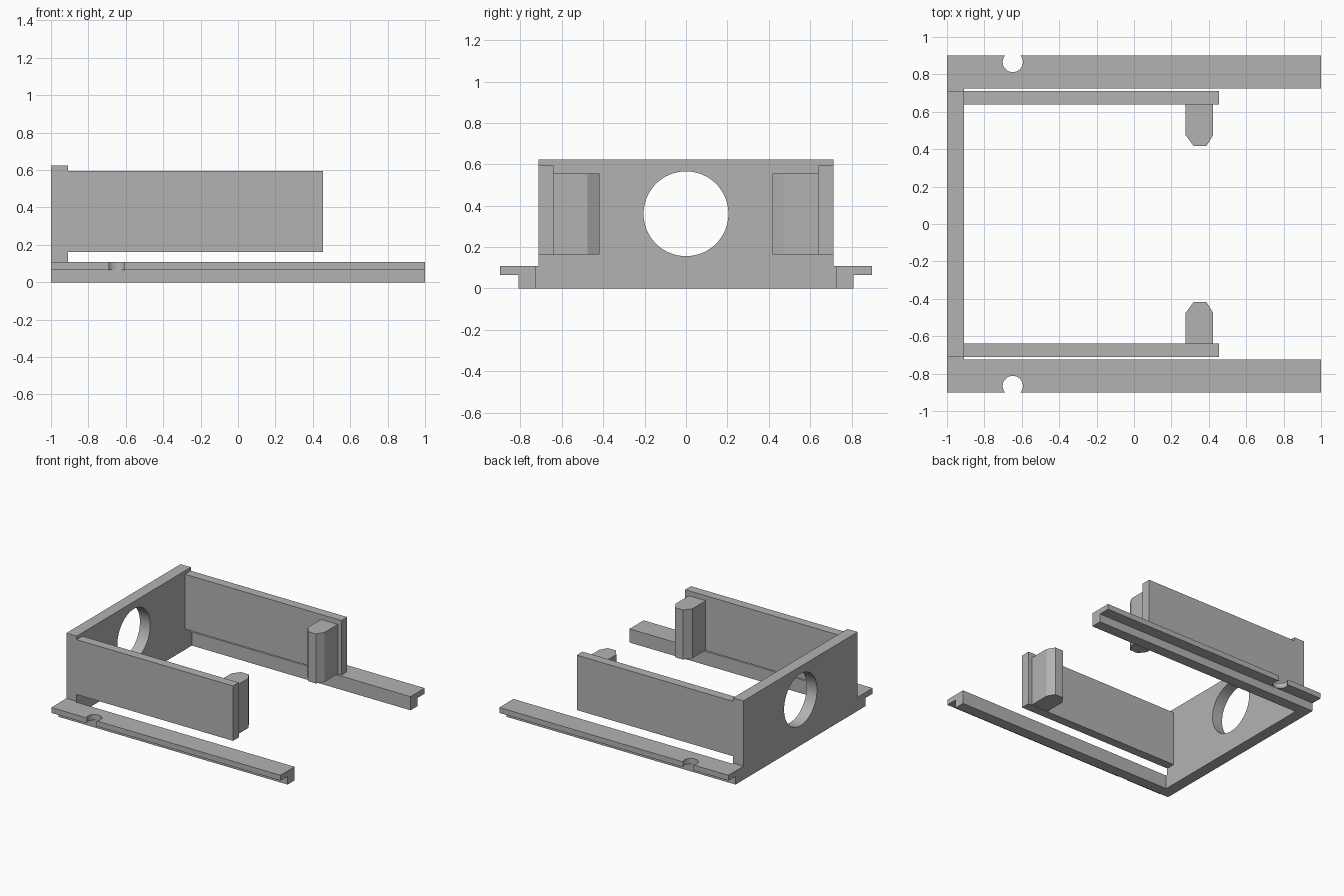
import bpy
import bmesh
from mathutils import Vector

cube = bpy.data.objects.get("Cube")
if cube:
    bpy.data.objects.remove(cube, do_unlink=True)

grey = bpy.data.materials.new("matte grey")
grey.use_nodes = True
COLOUR = (0.45, 0.45, 0.45, 1)
grey.diffuse_color = COLOUR
grey.node_tree.nodes["Principled BSDF"].inputs["Base Color"].default_value = COLOUR


def prism(name, profile, direction):
    """Extrude a closed 3D outline along a direction."""
    bm = bmesh.new()
    face = bm.faces.new([bm.verts.new(p) for p in profile])
    out = bmesh.ops.extrude_face_region(bm, geom=[face])
    moved = [v for v in out["geom"] if isinstance(v, bmesh.types.BMVert)]
    bmesh.ops.translate(bm, verts=moved, vec=Vector(direction))
    bmesh.ops.recalc_face_normals(bm, faces=bm.faces)
    mesh = bpy.data.meshes.new(name)
    bm.to_mesh(mesh)
    bm.free()
    obj = bpy.data.objects.new(name, mesh)
    bpy.context.collection.objects.link(obj)
    mesh.materials.append(grey)
    return obj


def cut_round(obj, name, radius, location, rotation=(0, 0, 0)):
    """Cut a round hole with a hidden cylinder."""
    bpy.ops.mesh.primitive_cylinder_add(vertices=64, radius=radius, depth=0.4,
                                        location=location, rotation=rotation)
    cutter = bpy.context.object
    cutter.name = name
    cutter.data.materials.append(grey)
    mod = obj.modifiers.new("round cut", "BOOLEAN")
    mod.operation = "DIFFERENCE"
    mod.solver = "EXACT"
    mod.object = cutter
    bpy.context.view_layer.objects.active = obj
    bpy.ops.object.select_all(action="DESELECT")
    obj.select_set(True)
    bpy.ops.object.modifier_apply(modifier=mod.name)
    bpy.data.objects.remove(cutter, do_unlink=True)
    bpy.ops.object.shade_smooth_by_angle()


BACK, INNER = -1.0, -0.91        # end wall thickness along x
WALL, RAIL = 0.712, 0.724        # half widths of the wall and rail gap
STEP, RAIL_TOP = 0.065, 0.108    # heights of the rail flange

# End wall with a wider foot that joins the rails
outline = [(RAIL, 0), (RAIL, RAIL_TOP), (WALL, RAIL_TOP), (WALL, 0.623)]
outline += [(-y, z) for y, z in reversed(outline)]
wall = prism("end_wall", [(BACK, y, z) for y, z in outline], (INNER - BACK, 0, 0))
cut_round(wall, "hole_cutter", 0.205, (-0.95, 0, 0.361), (0, 1.5708, 0))

for side, s in (("front", -1), ("back", 1)):
    # L-shaped rail with a round notch in its flange
    section = [(RAIL, 0), (0.81, 0), (0.81, STEP), (0.9, STEP),
               (0.9, RAIL_TOP), (RAIL, RAIL_TOP)]
    rail = prism(side + "_rail", [(BACK, s * y, z) for y, z in section], (2, 0, 0))
    cut_round(rail, "notch_cutter", 0.054, (-0.648, s * 0.866, 0.1))

    # Side arm reaching out from the end wall
    arm = [(INNER, 0.64), (0.455, 0.64), (0.455, WALL), (INNER, WALL)]
    prism(side + "_arm", [(x, s * y, 0.162) for x, y in arm], (0, 0, 0.433))

    # Inward post with a chamfered tip
    post = [(0.276, 0.64), (0.276, 0.475), (0.318, 0.418),
            (0.388, 0.418), (0.423, 0.475), (0.423, 0.64)]
    prism(side + "_post", [(x, s * y, 0.165) for x, y in post], (0, 0, 0.391))
